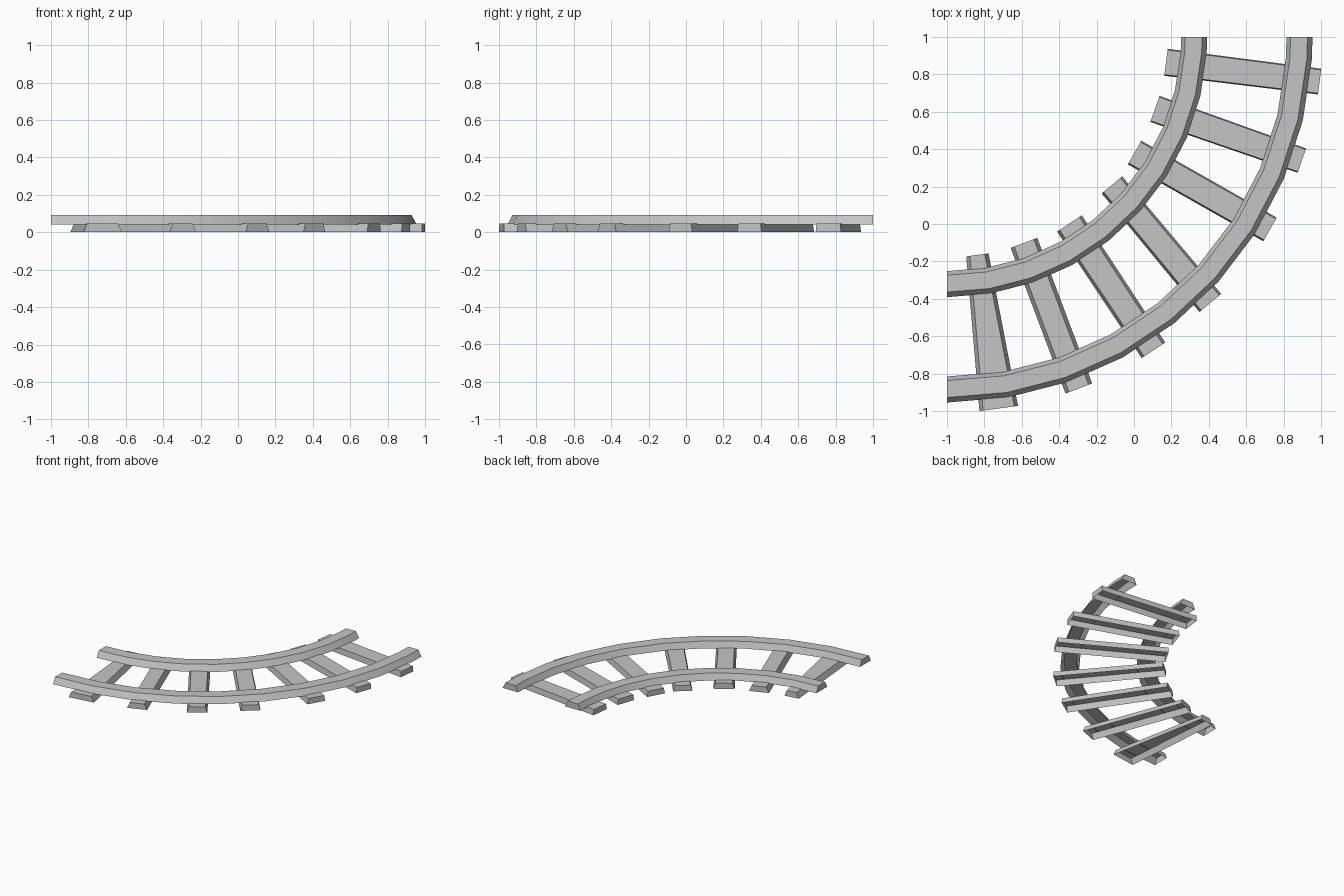
import bpy, bmesh
from math import sin, cos, radians
from mathutils import Vector

if "Cube" in bpy.data.objects:
    bpy.data.objects.remove(bpy.data.objects["Cube"], do_unlink=True)

grey = bpy.data.materials.new("track_grey")
grey.use_nodes = True
colour = (0.56, 0.56, 0.56, 1)
grey.diffuse_color = colour
grey.node_tree.nodes["Principled BSDF"].inputs["Base Color"].default_value = colour


def loft(name, rings, smooth=False):
    """Join four-point cross-sections into a capped shell, open underneath."""
    bm = bmesh.new()
    loops = [[bm.verts.new(p) for p in ring] for ring in rings]
    for a, b in zip(loops, loops[1:]):
        for i in range(3):
            bm.faces.new((a[i], b[i], b[i + 1], a[i + 1]))
    bm.faces.new(loops[0])
    bm.faces.new(reversed(loops[-1]))
    # The top strip tells which way the whole shell faces
    bm.normal_update()
    bm.faces.ensure_lookup_table()
    if bm.faces[1].normal.z < 0:
        bmesh.ops.reverse_faces(bm, faces=bm.faces)
    mesh = bpy.data.meshes.new(name)
    bm.to_mesh(mesh)
    bm.free()
    mesh.materials.append(grey)
    obj = bpy.data.objects.new(name, mesh)
    bpy.context.collection.objects.link(obj)
    if smooth:
        bpy.ops.object.select_all(action='DESELECT')
        bpy.context.view_layer.objects.active = obj
        obj.select_set(True)
        bpy.ops.object.shade_smooth_by_angle(angle=radians(25))


# Rails: bevelled section swept a quarter turn about the corner (-1, 1)
angles = [radians(9.6 * i) for i in range(10)] + [radians(90)]
for name, inner in (("inner_rail", 1.252), ("outer_rail", 1.815)):
    section = [(inner, 0.042), (inner + 0.022, 0.092),
               (inner + 0.112, 0.092), (inner + 0.139, 0.042)]
    loft(name, [[(-1 + r * sin(a), 1 - r * cos(a), z) for r, z in section]
                for a in angles], smooth=True)

# Sleepers: inner end, outer end, width at each end, inset of the top edges
sleepers = [
    ((-.837, -.165), (-.723, -.986), .12, .208, .02),
    ((-.588, -.101), (-.295, -.879), .152, .152, .02),
    ((-.345, .003), (.104, -.675), .158, .151, .016),
    ((-.118, .209), (.408, -.422), .142, .151, .013),
    ((.003, .382), (.727, -.029), .145, .145, .008),
    ((.112, .615), (.897, .339), .147, .137, .006),
    ((.171, .864), (.992, .761), .145, .138, .006),
]
for n, (start, end, w0, w1, inset) in enumerate(sleepers, 1):
    start, end = Vector(start), Vector(end)
    along = (end - start).normalized()
    side = Vector((-along.y, along.x))
    rings = []
    for centre, width in ((start, w0), (end, w1)):
        h = width / 2
        rings.append([(*(centre + side * s), z) for s, z in
                      ((-h, 0), (inset - h, 0.046), (h - inset, 0.046), (h, 0))])
    loft(f"sleeper_{n}", rings)
